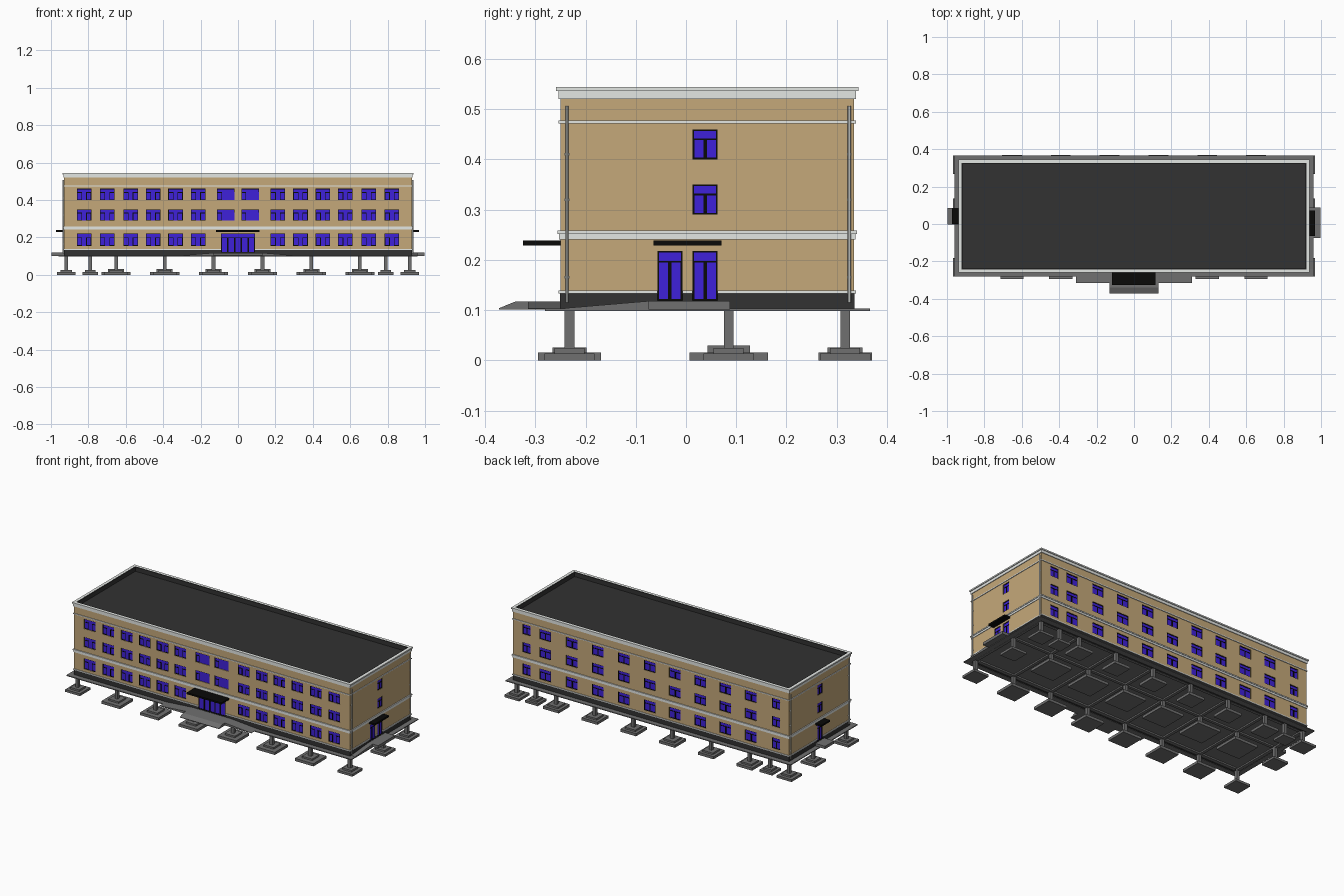
import bpy, bmesh, math
from mathutils import Matrix

if "Cube" in bpy.data.objects:
    bpy.data.objects.remove(bpy.data.objects["Cube"])

# ---------- materials ----------
def mat(name, r, g, b):
    m = bpy.data.materials.new(name)
    m.diffuse_color = [(c / 255 / 12.92 if c < 11 else ((c / 255 + 0.055) / 1.055) ** 2.4) for c in (r, g, b)] + [1]
    m.use_nodes = True
    m.node_tree.nodes["Principled BSDF"].inputs["Base Color"].default_value = m.diffuse_color
    return m

TAN = mat("tan_wall", 197, 169, 122)
TRIM = mat("light_trim", 232, 235, 232)
CONC = mat("grey_concrete", 112, 112, 112)
DARK = mat("dark_roof", 50, 50, 50)
BLACK = mat("black_frame", 9, 9, 8)
BLUE = mat("blue_glass", 63, 33, 218)

# ---------- helpers ----------
def finish(name, bm, m):
    bmesh.ops.recalc_face_normals(bm, faces=bm.faces)
    me = bpy.data.meshes.new(name)
    bm.to_mesh(me)
    bm.free()
    ob = bpy.data.objects.new(name, me)
    bpy.context.collection.objects.link(ob)
    if m:
        me.materials.append(m)
    return ob

def boxes(name, items, m=None):
    """One object out of boxes (x0, x1, y0, y1, z0, z1)."""
    bm = bmesh.new()
    for x0, x1, y0, y1, z0, z1 in items:
        M = Matrix.Translation(((x0 + x1) / 2, (y0 + y1) / 2, (z0 + z1) / 2)) @ Matrix.Diagonal((abs(x1 - x0), abs(y1 - y0), z1 - z0, 1))
        bmesh.ops.create_cube(bm, size=1, matrix=M)
    return finish(name, bm, m)

def prism(name, prof, axis, a, b, m):
    """Profile of (horizontal, z) points extruded along axis from a to b."""
    bm = bmesh.new()
    pt = (lambda p: (a, p[0], p[1])) if axis == 'x' else (lambda p: (p[0], a, p[1]))
    f = bm.faces.new([bm.verts.new(pt(p)) for p in prof])
    r = bmesh.ops.extrude_face_region(bm, geom=[f])
    v = [e for e in r['geom'] if isinstance(e, bmesh.types.BMVert)]
    bmesh.ops.translate(bm, verts=v, vec=(b - a, 0, 0) if axis == 'x' else (0, b - a, 0))
    return finish(name, bm, m)

X, Y0, Y1 = 0.93, -0.25, 0.335          # wall outline

def block(o, z0, z1):
    return (-X - o, X + o, Y0 - o, Y1 + o, z0, z1)

def ring(o, i, z0, z1):
    """Frame from offset i (inner) to o (outer) around the wall outline."""
    return [(-X - o, X + o, Y0 - o, Y0 - i, z0, z1), (-X - o, X + o, Y1 + i, Y1 + o, z0, z1),
            (-X - o, -X - i, Y0 - i, Y1 + i, z0, z1), (X + i, X + o, Y0 - i, Y1 + i, z0, z1)]

def on_face(face, u0, u1, d0, d1, z0, z1):
    """Box on a facade: u along it, d outwards from the wall plane."""
    if face == 'front':
        return (u0, u1, Y0 - d1, Y0 - d0, z0, z1)
    if face == 'back':
        return (u0, u1, Y1 + d0, Y1 + d1, z0, z1)
    if face == 'right':
        return (X + d0, X + d1, u0, u1, z0, z1)
    return (-X - d1, -X - d0, u0, u1, z0, z1)

cuts, glass, bars = [], [], []

def opening(face, u, w, z0, z1, sashes, split=0.7, t=0.0035):
    """Recess with glass and framed sashes (fractions of the width)."""
    a = u - w / 2
    cuts.append(on_face(face, a, a + w, -0.006, 0.03, z0, z1))
    glass.append(on_face(face, a, a + w, -0.008, -0.004, z0, z1))
    def bar(u0, u1, v0, v1):
        bars.append(on_face(face, u0, u1, -0.007, -0.002, v0, v1))
    zs = z0 + (z1 - z0) * split
    for s0, s1 in sashes:
        l, r = a + w * s0, a + w * s1
        bar(l, l + t, z0, zs)
        bar(r - t, r, z0, zs)
        bar(l, r, z0, z0 + t)
        bar(l, r, zs - t, zs)
    # thin rim around the top light
    bar(a, a + 0.003, zs, z1)
    bar(a + w - 0.003, a + w, zs, z1)
    bar(a, a + w, z1 - 0.003, z1)

FLOORS = [(0.155, 0.22), (0.29, 0.35), (0.40, 0.46)]
HALVES = [(0, 0.5), (0.5, 1)]

# ---------- windows and doors ----------
for z0, z1 in FLOORS:
    for c in (0.213, 0.334, 0.454, 0.574, 0.699, 0.823):
        for s in (-1, 1):
            opening('front', s * c, 0.078, z0, z1, [(0, 0.36), (0.64, 1)])
    for u in (-0.842, -0.672, -0.50, -0.33, -0.16, 0.01, 0.185, 0.36, 0.535, 0.715, 0.84):
        opening('back', u, 0.055 if abs(u) > 0.8 else 0.078, z0, z1, HALVES)
for z0, z1 in FLOORS[1:]:
    for s in (-1, 1):
        opening('front', s * 0.065, 0.095, z0, z1, [(0, 0.28)])
    for f in ('left', 'right'):
        opening(f, 0.038, 0.05, z0, z1, HALVES)
opening('front', 0, 0.18, 0.119, 0.22, [(i / 5, (i + 1) / 5) for i in range(5)], 0.8)
for f, u in (('right', -0.032), ('right', 0.038), ('left', 0.038)):
    opening(f, u, 0.05, 0.119, 0.218, HALVES, 0.8)

boxes("window_glass", glass, BLUE)
boxes("window_frames", bars, BLACK)

# ---------- walls, plinth, base trim with cut recesses ----------
cutter = boxes("opening_cutter", cuts)
cutter.hide_render = True
for ob in (boxes("walls", [block(0, 0.135, 0.513)], TAN),
           boxes("plinth", [block(0.001, 0.111, 0.135)], DARK),
           boxes("base_trim", [block(0.004, 0.133, 0.139)], TRIM)):
    md = ob.modifiers.new("openings", 'BOOLEAN')
    md.operation = 'DIFFERENCE'
    md.solver = 'EXACT'
    md.object = cutter
    ob.data = bpy.data.meshes.new_from_object(ob.evaluated_get(bpy.context.evaluated_depsgraph_get()))
    ob.modifiers.clear()
bpy.data.objects.remove(cutter)

# ---------- trim bands, cornice, roof ----------
boxes("belt_course", [block(0.003, 0.241, 0.252), block(0.006, 0.252, 0.259)], TRIM)
boxes("upper_band", [block(0.004, 0.472, 0.4775)], TRIM)
boxes("parapet", ring(0, -0.009, 0.513, 0.53), TAN)
boxes("cornice", ring(0.004, -0.008, 0.52, 0.536) + ring(0.009, -0.008, 0.536, 0.544), TRIM)
boxes("parapet_lining", ring(-0.008, -0.013, 0.513, 0.5435), DARK)
boxes("roof", [block(-0.012, 0.511, 0.517)], DARK)

# ---------- downpipes with brackets on both ends ----------
bm = bmesh.new()
for s in (-1, 1):
    for y in (-0.237, 0.325):
        bmesh.ops.create_cone(bm, cap_ends=True, segments=8, radius1=0.0035, radius2=0.0035, depth=0.392,
                              matrix=Matrix.Translation((s * (X + 0.0045), y, 0.311)) @ Matrix.Rotation(math.pi / 8, 4, 'Z'))
        for z in (0.165, 0.32, 0.41):
            bmesh.ops.create_cube(bm, size=1, matrix=Matrix.Translation((s * (X + 0.002), y, z)) @ Matrix.Diagonal((0.007, 0.009, 0.005, 1)))
finish("downpipes", bm, TRIM)

# ---------- canopies ----------
boxes("canopies", [(-0.118, 0.116, -0.325, Y0, 0.229, 0.239), (X, 0.968, -0.065, 0.071, 0.229, 0.239),
                   (-0.972, -X, 0.0, 0.083, 0.229, 0.239)], BLACK)

# ---------- apron, landings, ramps ----------
boxes("apron", ring(0.031, 0.0, 0.098, 0.103), CONC)
prism("front_landing", [(-0.372, 0.101), (-0.372, 0.104), (-0.34, 0.117), (Y0, 0.117), (Y0, 0.101)], 'x', -0.132, 0.132, CONC)
for s, n in ((-1, "left"), (1, "right")):
    prism("front_ramp_" + n, [(s * 0.13, 0.101), (s * 0.13, 0.117), (s * 0.31, 0.103), (s * 0.31, 0.101)], 'y', -0.315, Y0, CONC)
boxes("side_landings", [(X, 0.997, -0.075, 0.088, 0.101, 0.118), (-0.997, -X, -0.002, 0.085, 0.101, 0.118)], CONC)
prism("side_ramp", [(-0.075, 0.101), (-0.075, 0.118), (-0.24, 0.104), (-0.24, 0.101)], 'x', X, 0.96, CONC)

# ---------- floor slab and ground beams ----------
ROWS = [(-0.232, 0.125, 0.068), (0.085, 0.156, 0.085), (0.317, 0.106, 0.07)]   # y, base, step
COLS = [s * c for c in (0.131, 0.392, 0.652, 0.918) for s in (-1, 1)]
boxes("edge_beam", ring(0.001, -0.02, 0.1, 0.112), DARK)
boxes("floor_slab", [block(-0.002, 0.108, 0.113)], CONC)
boxes("ground_beams", [(-0.9, 0.9, y - 0.009, y + 0.009, 0.099, 0.11) for y in (-0.225, 0.085, 0.31)]
      + [(x - 0.009, x + 0.009, -0.22, 0.305, 0.0995, 0.11) for x in COLS], CONC)

# ---------- stepped footings with columns ----------
feet = []
def footing(x, y, base, step, h1, h2):
    for w, z0, z1 in ((base, 0, h1), (step, h1, h2), (0.019, h2, 0.11)):
        feet.append((x - w / 2, x + w / 2, y - w / 2, y + w / 2, z0, z1))
for y, base, step in ROWS:
    for x in COLS:
        if abs(x) > 0.9:                 # smaller feet at the ends
            footing(x, y, 0.1, 0.06, 0.014, 0.025)
        else:
            footing(x, y, base, step, 0.016, 0.03 if base > 0.15 else 0.026)
for s in (-1, 1):
    footing(s * 0.79, 0.317, 0.085, 0.055, 0.014, 0.025)
boxes("footings", feet, CONC)
